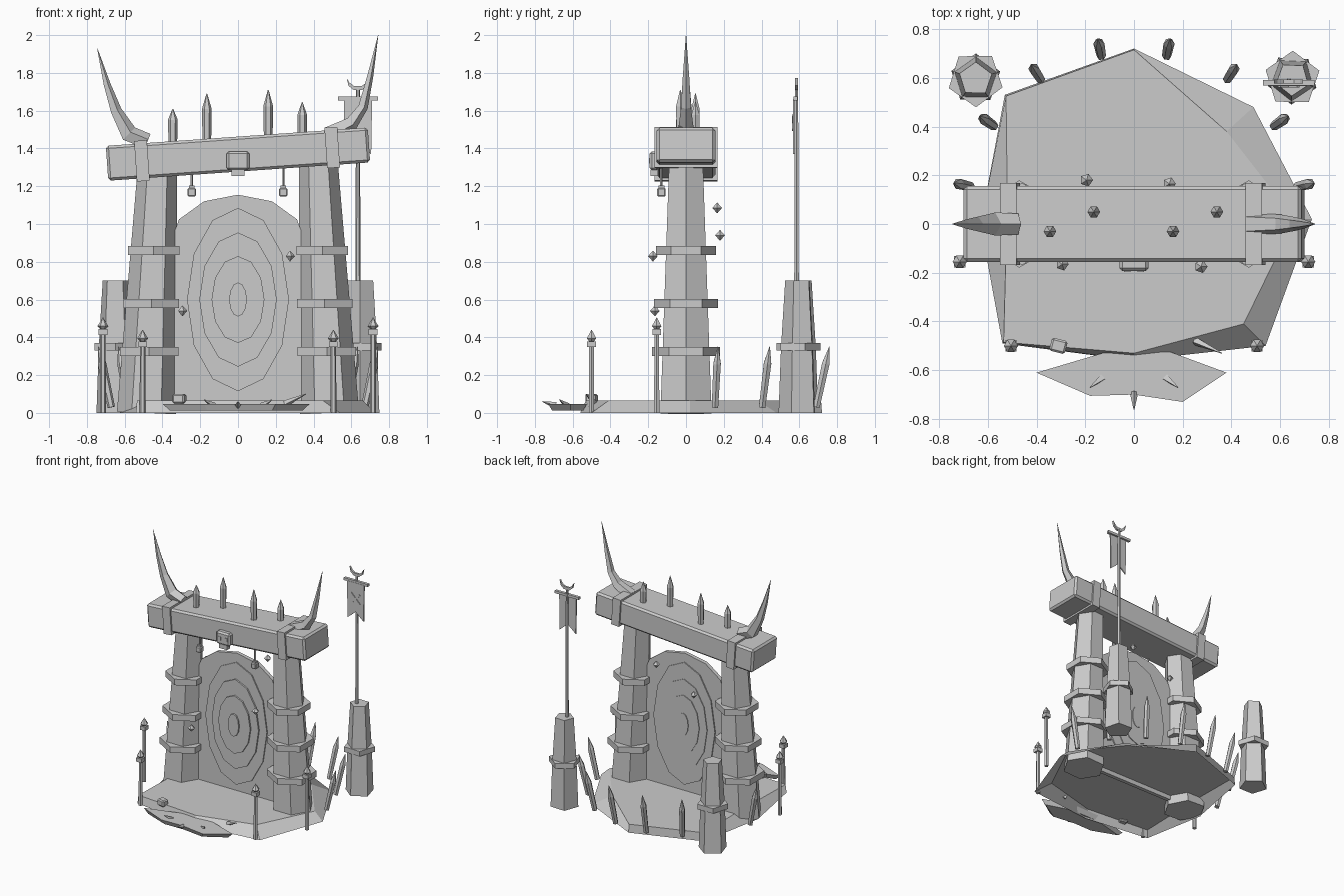
import bpy, bmesh, math
from mathutils import Vector, Matrix

if "Cube" in bpy.data.objects:
    bpy.data.objects.remove(bpy.data.objects["Cube"], do_unlink=True)

GREY = (0.6, 0.6, 0.6, 1)
stone = bpy.data.materials.new("plain_grey")
stone.use_nodes = True
stone.diffuse_color = GREY
stone.node_tree.nodes["Principled BSDF"].inputs["Base Color"].default_value = GREY


def finish(name, bm):
    bmesh.ops.recalc_face_normals(bm, faces=bm.faces[:])
    mesh = bpy.data.meshes.new(name)
    bm.to_mesh(mesh)
    bm.free()
    mesh.materials.append(stone)
    ob = bpy.data.objects.new(name, mesh)
    bpy.context.collection.objects.link(ob)
    return ob


def skin(name, rings, floor=True):
    """Skin through rings of equal point count, with or without a floor."""
    bm = bmesh.new()
    loops = [[bm.verts.new(p) for p in ring] for ring in rings]
    n = len(loops[0])
    for a, b in zip(loops, loops[1:]):
        for i in range(n):
            j = (i + 1) % n
            bm.faces.new((a[i], a[j], b[j], b[i]))
    if floor:
        bm.faces.new(loops[0][::-1])
    bm.faces.new(loops[-1])
    return finish(name, bm)


def loft(name, stops, sides=6, turn=0.0):
    """Tube through (centre, radius) stops, rings square to the path."""
    pts = [Vector(c) for c, r in stops]
    rings = []
    for k, (c, r) in enumerate(stops):
        d = pts[min(k + 1, len(pts) - 1)] - pts[max(k - 1, 0)]
        tilt = Vector((0, 0, 1)).rotation_difference(d)
        ring = []
        for i in range(sides):
            a = turn + math.tau * i / sides
            ring.append(pts[k] + tilt @ Vector((r * math.cos(a), r * math.sin(a), 0)))
        rings.append(ring)
    return skin(name, rings)


def box(name, centre, size, rot=None, bevel=0.0):
    bm = bmesh.new()
    bmesh.ops.create_cube(bm, size=1)
    bmesh.ops.scale(bm, vec=size, verts=bm.verts)
    if bevel:
        bmesh.ops.bevel(bm, geom=bm.edges[:], offset=bevel, segments=1, affect='EDGES')
    bmesh.ops.transform(bm, matrix=Matrix.Translation(centre) @ (rot or Matrix()), verts=bm.verts)
    return finish(name, bm)


def plate(name, outline, y, depth):
    """Flat upright outline in x, z given a thickness in y."""
    bm = bmesh.new()
    face = bm.faces.new([bm.verts.new((x, y - depth / 2, z)) for x, z in outline])
    out = bmesh.ops.extrude_face_region(bm, geom=[face])
    bmesh.ops.translate(bm, vec=(0, depth, 0),
                        verts=[v for v in out["geom"] if isinstance(v, bmesh.types.BMVert)])
    return finish(name, bm)


def spike(name, base, tip, r, sides=6):
    a, b = Vector(base), Vector(tip)
    loft(name, [(a, r * 0.85), (a.lerp(b, 0.72), r), (b, 0.002)], sides)


# Rocky platform, hollow underneath
foot = [(0, .72), (.49, .48), (.73, .02), (.54, -.5), (0, -.56), (-.54, -.49), (-.63, 0), (-.53, .53)]
top = [(0, .715), (.38, .38), (.66, .02), (.45, -.41), (0, -.53), (-.535, -.485), (-.52, .1), (-.525, .525)]
skin("platform", [[(x, y, 0) for x, y in foot], [(x, y, .065) for x, y in top]], False)

# Front step slab with small teeth
step = [(-.4, -.61), (-.13, -.53), (.15, -.525), (.38, -.61), (.2, -.73), (0, -.7), (-.18, -.705)]
skin("front_step", [[(x * .9, -.62 + (y + .62) * .8, .012) for x, y in step],
                    [(x, y, .048) for x, y in step]])
for a, b in (((-.13, -.63, .04), (-.18, -.67, .07)), ((.13, -.63, .04), (.18, -.67, .07)),
             ((0, -.69, .04), (0, -.76, .06)), ((.25, -.48, .05), (.36, -.53, .1))):
    loft("step_tooth", [(a, .018), (b, .002)], 4)

# Hexagonal gate pillars, with bands turned half a side
for s in (-1, 1):
    def at(z):
        return Vector((s * (.485 - .045 * z), 0, z)), .156 - .04 * z
    loft("gate_pillar", [at(z) for z in (0, .6, 1.32)])
    for z in (.325, .58, .86):
        c, r = at(z)
        up = Vector((0, 0, .024))
        loft("pillar_band", [(c - up, r + .036), (c + up, r + .036)], 6, math.pi / 6)

# Portal: an arched slab carrying stepped oval rings
arch = [(.36 * math.cos(math.pi * i / 6), .895 + .26 * math.sin(math.pi * i / 6)) for i in range(7)]
plate("portal_slab", arch + [(-.36, .03), (.36, .03)], 0, .03)
for k, (rx, rz) in enumerate(((.27, .485), (.205, .355), (.14, .23), (.047, .09))):
    oval = [(rx * math.sin(math.tau * i / 12), .6 + rz * math.cos(math.tau * i / 12)) for i in range(12)]
    plate("portal_ring", oval, -.003 * k, .048 + .018 * k)

# Tilted top beam with straps
tilt = Matrix.Rotation(math.radians(-4), 4, 'Y')


def on_beam(x, z=0):
    return Vector((0, 0, 1.37)) + tilt @ Vector((x, 0, z))


box("top_beam", on_beam(0), (1.39, .31, .185), tilt, .014)
for x in (-.51, .5):
    box("beam_strap", on_beam(x), (.068, .335, .215), tilt)

# Horns on the beam
loft("right_horn", [((-.48, 0, 1.435), .045), ((-.58, 0, 1.475), .05), ((-.648, 0, 1.6), .032),
                    ((-.695, 0, 1.74), .02), ((-.745, 0, 1.93), .001)], 5)
loft("left_horn", [((.48, 0, 1.475), .05), ((.6, 0, 1.535), .04), ((.66, 0, 1.62), .028),
                   ((.698, 0, 1.78), .018), ((.742, 0, 2.0), .001)], 5)

# Beam spikes
for x, y, z in ((-.345, -.03, 1.61), (-.165, .05, 1.69), (.16, -.03, 1.71), (.34, .05, 1.645)):
    spike("beam_spike", (x, y, 1.4), (x, y, z), .026)

# Skull plaque on the beam
box("skull_head", (0, -.168, 1.335), (.12, .05, .1), None, .012)
box("skull_jaw", (0, -.168, 1.272), (.07, .04, .035))
for x in (-.028, .028):
    box("skull_eye", (x, -.193, 1.335), (.026, .006, .028))

# Hanging lanterns
for x in (-.245, .24):
    loft("lantern_chain", [((x, -.13, 1.18), .007), ((x, -.13, 1.3), .007)], 5)
    box("lantern", (x, -.13, 1.168), (.045, .045, .045), None, .006)
    box("lantern_cap", (x, -.13, 1.195), (.03, .03, .015))

# Floating gems
for p in ((-.295, -.165, .54), (.275, -.175, .83), (-.195, .18, .94), (.145, .165, 1.085)):
    c, up = Vector(p), Vector((0, 0, .028))
    loft("floating_gem", [(c - up, .001), (c, .027), (c + up, .001)], 5)

# Rear obelisks
for s in (-1, 1):
    x, y = s * .65, .595
    loft("rear_obelisk", [((x, y, 0), .105), ((x, y, .35), .092), ((x, y, .7), .07)], 5, s * .3 + .6)
    loft("obelisk_band", [((x, y, .33), .116), ((x, y, .37), .116)], 5, s * .3)

# Flag pole, banner and crescent
loft("flag_pole", [((.635, .585, .68), .014), ((.635, .585, 1.72), .01)], 6)
box("flag_crossbar", (.635, .58, 1.665), (.21, .022, .02))
plate("banner", [(.56, 1.66), (.71, 1.66), (.705, 1.37), (.635, 1.43), (.565, 1.37)], .572, .01)
for a in (-45, 45):
    box("banner_cross", (.635, .564, 1.535), (.11, .006, .014), Matrix.Rotation(math.radians(a), 4, 'Y'))
outer = [(.06 * math.sin(t), -.06 * math.cos(t)) for t in (-1.7, -1, -.4, .4, 1, 1.7)]
inner = [(.054 * math.sin(t), .01 - .048 * math.cos(t)) for t in (1, .4, -.4, -1)]
plate("crescent", [(.635 + x, 1.765 + z) for x, z in outer + inner], .585, .016)

# Leaning stakes round the back
for x, y in ((.14, .72), (.4, .62), (.6, .42), (.7, .16)):
    for s in (-1, 1):
        mid = Vector((s * x, y, 0))
        out = mid.normalized()
        spike("leaning_stake", mid - out * .03 + Vector((0, 0, .03)),
              mid + out * .04 + Vector((0, 0, .35)), .023)

# Torch posts
for x, y, h in ((.505, -.5, .44), (.715, -.155, .505)):
    for s in (-1, 1):
        p = Vector((s * x, y, 0))
        up = Vector((0, 0, 1))
        loft("torch_post", [(p, .016), (p + up * (h - .06), .014)], 6)
        box("torch_cap", p + up * (h - .077), (.046, .046, .03))
        loft("torch_flame", [(p + up * (h - .064), .012), (p + up * (h - .046), .029),
                             (p + up * h, .001)], 6)

# Skull lying on the platform
box("ground_skull", (-.31, -.5, .075), (.066, .055, .05), Matrix.Rotation(-.25, 4, 'Z'), .008)
